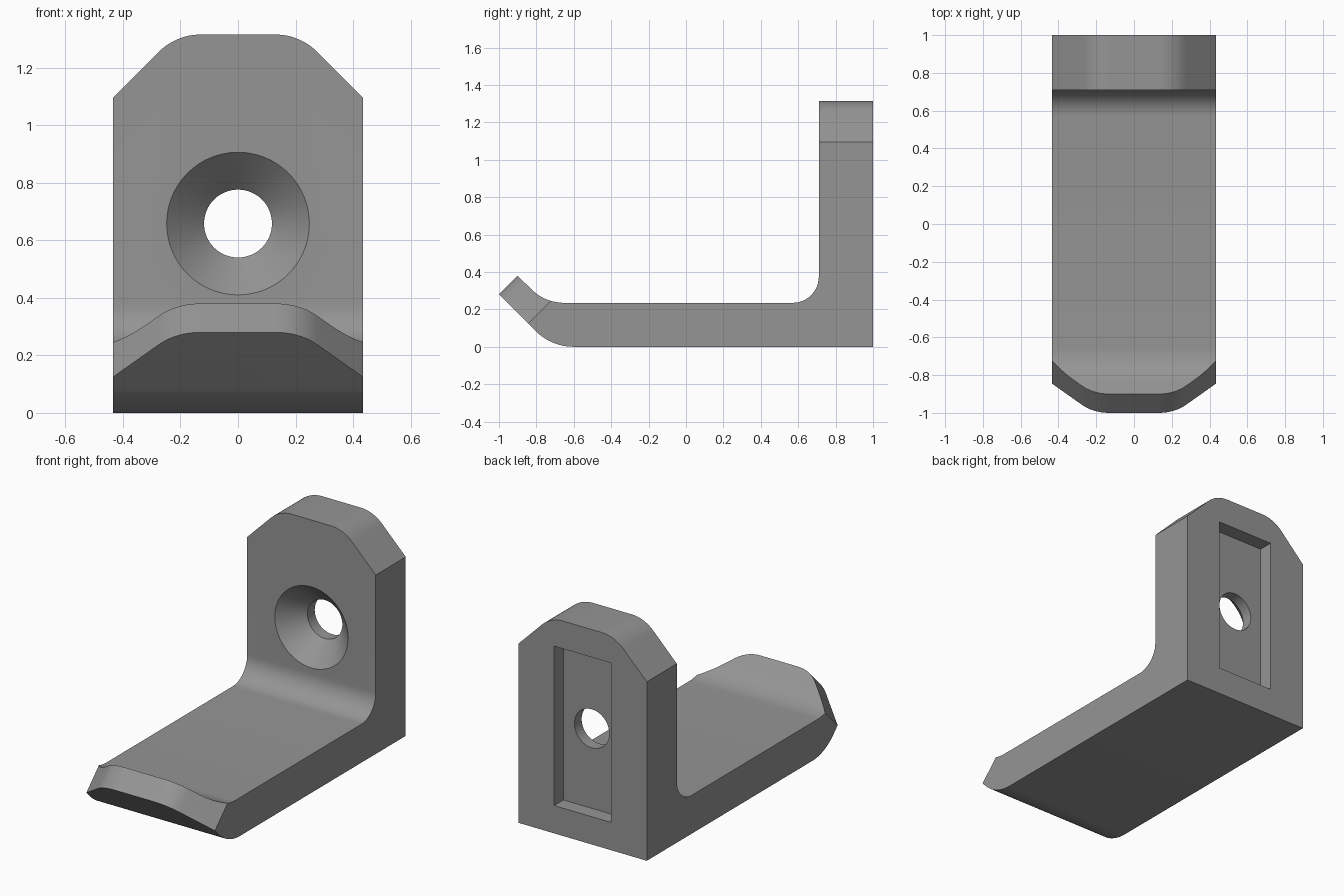
import bpy, bmesh, math
from mathutils import Matrix, Vector

if "Cube" in bpy.data.objects:
    bpy.data.objects.remove(bpy.data.objects["Cube"])

HALF_W = 0.435

def arc(cx, cy, r, a0, a1, n=12):
    """Points on a circle between two angles in degrees."""
    return [(cx + r * math.cos(math.radians(a0 + (a1 - a0) * i / n)),
             cy + r * math.sin(math.radians(a0 + (a1 - a0) * i / n))) for i in range(n + 1)]

def prism(name, points, origin, u, v, w, depth):
    """Extrude a 2D outline (axes u, v) by +-depth along w."""
    o, u, v, w = Vector(origin), Vector(u), Vector(v), Vector(w)
    bm = bmesh.new()
    rings = [[bm.verts.new(o + u * a + v * b + w * d) for a, b in points] for d in (-depth, depth)]
    bm.faces.new(rings[0])
    bm.faces.new(rings[1])
    n = len(points)
    for i in range(n):
        j = (i + 1) % n
        bm.faces.new((rings[0][i], rings[0][j], rings[1][j], rings[1][i]))
    bmesh.ops.recalc_face_normals(bm, faces=bm.faces)
    me = bpy.data.meshes.new(name)
    bm.to_mesh(me)
    bm.free()
    ob = bpy.data.objects.new(name, me)
    bpy.context.collection.objects.link(ob)
    return ob

# Side profile of the bracket: foot, upturned lip, filleted upright
profile = [(1, 0)]
profile += arc(-0.60, 0.29, 0.29, 270, 225)
profile += [(-1, 0.28), (-0.90, 0.38)]
profile += arc(-0.651, 0.485, 0.25, 225, 270)
profile += arc(0.57, 0.375, 0.14, 270, 360)
profile += [(0.71, 1.315), (1, 1.315)]
bracket = prism("bracket", profile, (0, 0, 0), (0, 1, 0), (0, 0, 1), (1, 0, 0), HALF_W)

# Rounded corner outline: x across, second axis measured inward from the end
corner = arc(0.13, 0.205, 0.205, 270, 315) + [(0.635, 0.42), (0.635, -0.2), (0.13, -0.2)]
s = math.sqrt(0.5)
cutters = []
for side, label in ((1, "right"), (-1, "left")):
    cutters.append(prism("upright_corner_cutter_" + label, corner, (0, 0.855, 1.315),
                         (side, 0, 0), (0, 0, -1), (0, 1, 0), 0.3))
    cutters.append(prism("lip_corner_cutter_" + label, corner, (0, -0.95, 0.33),
                         (side, 0, 0), (0, s, -s), (0, s, s), 0.3))

# Rectangular recess in the back
cutters.append(prism("recess_cutter", [(-0.192, 0.17), (0.192, 0.17), (0.192, 1.145), (-0.192, 1.145)],
                     (0, 1.0, 0), (1, 0, 0), (0, 0, 1), (0, 1, 0), 0.09))

# Countersunk screw hole: lathe of a radius / depth profile
bm = bmesh.new()
N = 64
rings = []
for r, y in ((0.268, 0.69), (0.118, 0.84), (0.118, 0.96)):
    rings.append([bm.verts.new((r * math.cos(2 * math.pi * i / N), y,
                                0.658 + r * math.sin(2 * math.pi * i / N))) for i in range(N)])
bm.faces.new(rings[0])
bm.faces.new(rings[-1])
for a, b in zip(rings, rings[1:]):
    for i in range(N):
        j = (i + 1) % N
        bm.faces.new((a[i], a[j], b[j], b[i]))
bmesh.ops.recalc_face_normals(bm, faces=bm.faces)
me = bpy.data.meshes.new("screw_hole_cutter")
bm.to_mesh(me)
bm.free()
hole = bpy.data.objects.new("screw_hole_cutter", me)
bpy.context.collection.objects.link(hole)
cutters.append(hole)

# Grey metal
grey = bpy.data.materials.new("grey metal")
grey.diffuse_color = (0.3, 0.3, 0.3, 1)
grey.use_nodes = True
grey.node_tree.nodes["Principled BSDF"].inputs["Base Color"].default_value = grey.diffuse_color
bracket.data.materials.append(grey)

# Cut the bracket, then discard the cutters
bpy.context.view_layer.objects.active = bracket
bracket.select_set(True)
for c in cutters:
    c.hide_render = True
    m = bracket.modifiers.new(c.name, 'BOOLEAN')
    m.operation, m.solver, m.object = 'DIFFERENCE', 'EXACT', c
    bpy.ops.object.modifier_apply(modifier=m.name)
    bpy.data.objects.remove(c, do_unlink=True)
bpy.ops.object.shade_smooth_by_angle(angle=math.radians(30))
